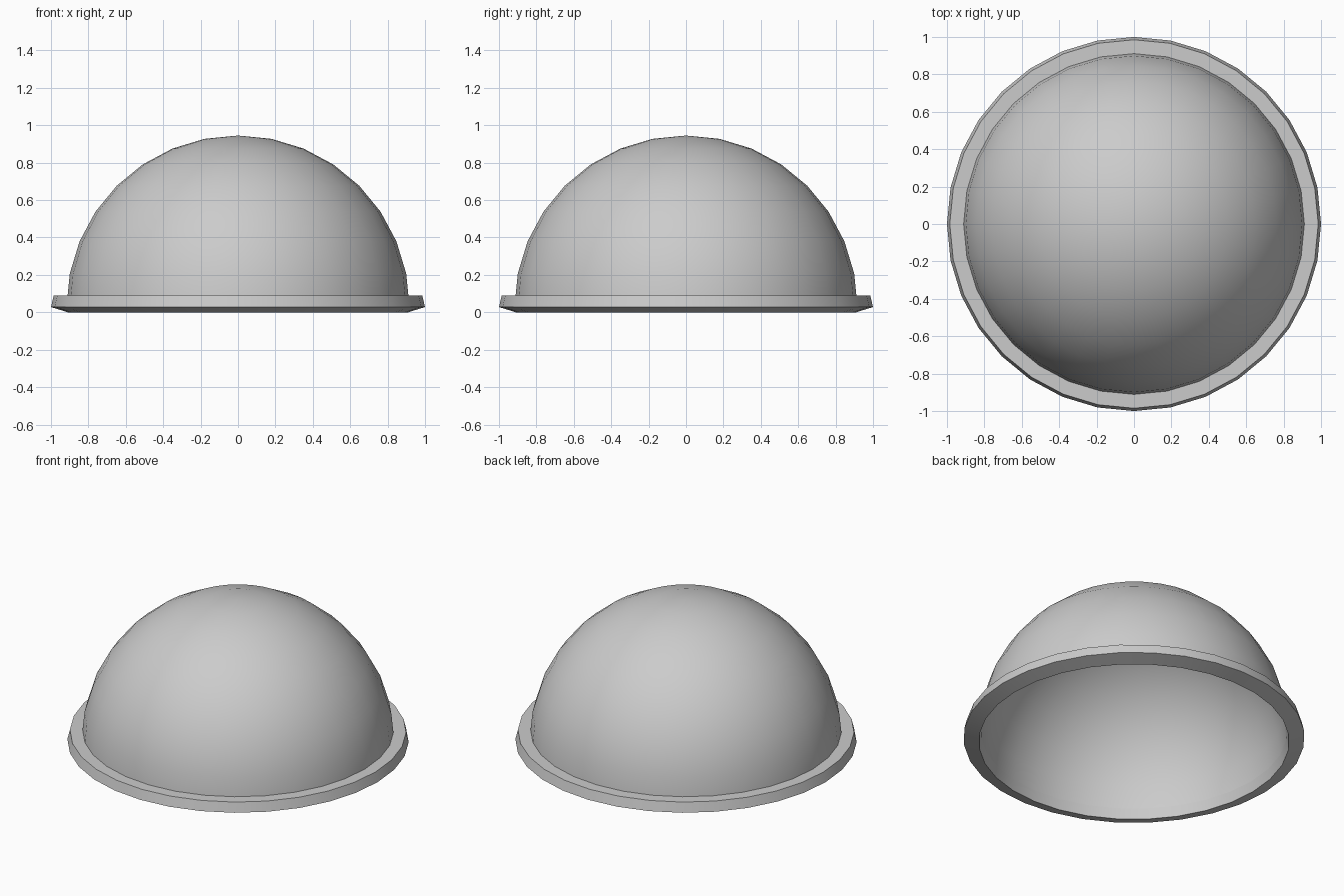
import bpy, bmesh
from math import sin, cos, pi

if "Cube" in bpy.data.objects:
    bpy.data.objects.remove(bpy.data.objects["Cube"])

SEGMENTS = 32


def revolve(name, profile, closed):
    """Spin an (r, z) profile around the z axis."""
    bm = bmesh.new()
    verts = [bm.verts.new((r, 0, z)) for r, z in profile]
    edges = [bm.edges.new(p) for p in zip(verts, verts[1:])]
    if closed:
        edges.append(bm.edges.new((verts[-1], verts[0])))
    bmesh.ops.spin(bm, geom=verts + edges, cent=(0, 0, 0), axis=(0, 0, 1),
                   angle=2 * pi, steps=SEGMENTS)
    bmesh.ops.remove_doubles(bm, verts=bm.verts, dist=0.0005)
    bmesh.ops.recalc_face_normals(bm, faces=bm.faces)
    mesh = bpy.data.meshes.new(name)
    bm.to_mesh(mesh)
    bm.free()
    obj = bpy.data.objects.new(name, mesh)
    bpy.context.collection.objects.link(obj)
    bpy.ops.object.select_all(action='DESELECT')
    obj.select_set(True)
    bpy.context.view_layer.objects.active = obj
    bpy.ops.object.shade_smooth_by_angle(angle=pi / 6)
    return obj


def arc(radius):
    """Sphere rings from just above the rim to the apex."""
    return [(radius * cos(i * pi / 16), 0.028 + radius * sin(i * pi / 16))
            for i in range(1, 8)] + [(0, 0.028 + radius)]


# Thin hollow dome: outer skin up to the apex, inner skin back down
outer = [(0.911, 0.09)] + arc(0.917)
inner = [(0.897, 0.065)] + arc(0.901)
revolve("dome", outer, False)
revolve("dome_lining", inner, False)
# The lining faces the hollow inside
bpy.data.objects["dome_lining"].data.flip_normals()

# Flared rim around the base
revolve("rim", [(0.897, 0.065), (0.91, 0), (1, 0.028),
                (0.985, 0.09), (0.91, 0.09)], True)
